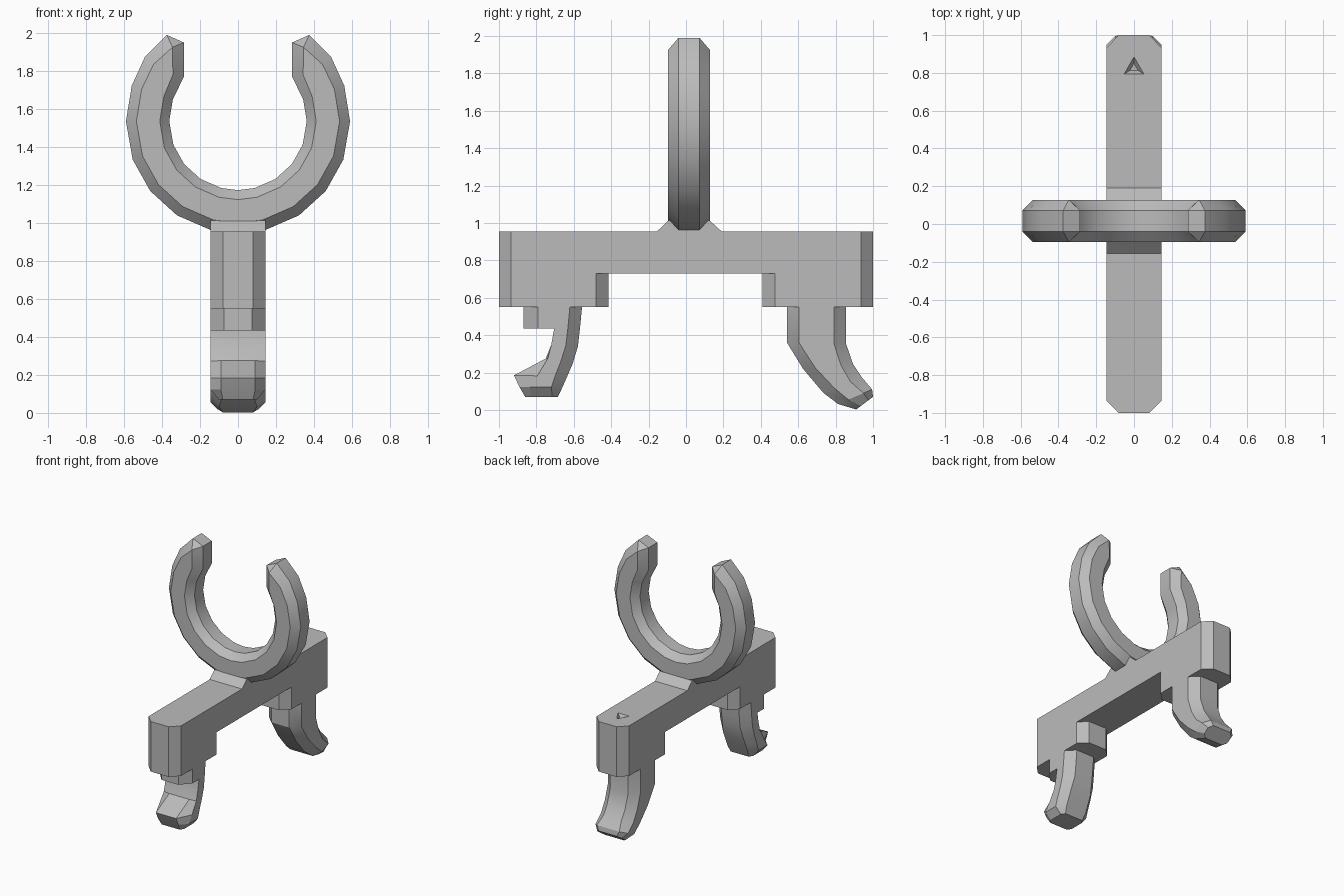
import bpy, bmesh, math
from mathutils import Vector

cube = bpy.data.objects.get("Cube")
if cube:
    bpy.data.objects.remove(cube)

grey = bpy.data.materials.new("light grey plastic")
grey.use_nodes = True
GREY = (0.5, 0.5, 0.5, 1)
grey.diffuse_color = GREY
grey.node_tree.nodes["Principled BSDF"].inputs["Base Color"].default_value = GREY

W = 0.145   # half width of the bar
C = 0.065   # usual chamfer


def loft(name, sections, smooth=None):
    """Skin a row of eight-sided sections and close both ends."""
    bm = bmesh.new()
    rows = [[bm.verts.new(p) for p in s] for s in sections]
    for a, b in zip(rows, rows[1:]):
        for i in range(8):
            j = (i + 1) % 8
            bm.faces.new((a[i], a[j], b[j], b[i]))
    for r in (rows[0], rows[-1]):
        for ids in ((0, 3, 4, 7), (0, 1, 2, 3), (4, 5, 6, 7)):
            bm.faces.new([r[i] for i in ids])
    bmesh.ops.remove_doubles(bm, verts=bm.verts, dist=0.0005)
    bmesh.ops.recalc_face_normals(bm, faces=bm.faces)
    mesh = bpy.data.meshes.new(name)
    bm.to_mesh(mesh)
    bm.free()
    mesh.materials.append(grey)
    ob = bpy.data.objects.new(name, mesh)
    bpy.context.collection.objects.link(ob)
    if smooth:
        bpy.ops.object.select_all(action='DESELECT')
        ob.select_set(True)
        bpy.context.view_layer.objects.active = ob
        bpy.ops.object.shade_smooth_by_angle(angle=math.radians(smooth))
    return ob


def section(front, back, cf=C, cb=C, w=W, c=C):
    """Chamfered rectangle between a front and a back point, each (y, z)."""
    f, b = Vector((0, *front)), Vector((0, *back))
    d = (b - f).normalized()
    half = [(w - c, f), (w, f + d * cf), (w, b - d * cb), (w - c, b)]
    right = [Vector((x, p.y, p.z)) for x, p in half]
    return right + [Vector((-p.x, p.y, p.z)) for p in reversed(right)]


def block(name, y0, y1, z0, z1, **kw):
    return loft(name, [section((y0, z), (y1, z), **kw) for z in (z0, z1)])


# Bar and its two feet
bar = block("bar", -1, 1, 0.73, 0.955)
block("front_foot", -1, -0.415, 0.55, 0.73)
block("back_foot", 0.41, 1, 0.55, 0.73)

# Triangular arrow recess on the bar
bpy.ops.mesh.primitive_cone_add(vertices=3, radius1=0.025, radius2=0.1, depth=0.06,
                                location=(0, 0.825, 0.957))
cutter = bpy.context.object
cutter.name = "arrow_cutter"
cutter.data.materials.append(grey)
cutter.hide_render = True
cutter.hide_set(True)
cutter.display_type = 'WIRE'
cut = bar.modifiers.new("arrow_recess", 'BOOLEAN')
cut.operation = 'DIFFERENCE'
cut.object = cutter

# Sloped base under the ring
block("ring_base", -0.155, 0.19, 0.95, 0.955, cf=0, cb=0, c=0)
loft("ring_fillet", [section((-0.155, 0.955), (0.19, 0.955), 0, 0, c=0),
                     section((-0.095, 1.012), (0.128, 1.012), 0, 0, c=0)])

# Open ring
CZ, CY, EDGE, MID = 1.535, 0.016, 0.112, 0.056


def ring_section(pts):
    """pts: outer, outer face, inner face, inner, each (x, z)."""
    depth = (MID, EDGE, EDGE, MID)
    back = [Vector((x, CY + d, z)) for (x, z), d in zip(pts, depth)]
    return back + [Vector((p.x, 2 * CY - p.y, p.z)) for p in reversed(back)]


def polar(r, deg):
    a = math.radians(deg)
    return (r * math.cos(a), CZ + r * math.sin(a))


half = [ring_section([polar(r, a) for r in (0.59, 0.535, 0.412, 0.362)])
        for a in (-90, -76, -57, -38.5, -20, 0, 18.5)]
half.append(ring_section([(0.49, 1.875), (0.445, 1.835), (0.343, 1.78), (0.285, 1.77)]))
half.append(ring_section([(0.375, 1.99), (0.345, 1.925), (0.345, 1.925), (0.285, 1.95)]))
other = [[Vector((-p.x, p.y, p.z)) for p in s] for s in reversed(half[1:])]
loft("open_ring", other + half, smooth=28)

# Front catch: stub and hook
block("front_stub", -0.87, -0.68, 0.435, 0.55, cf=0.08, cb=0, c=0.07)
loft("front_hook", [
    section((-0.71, 0.55), (-0.556, 0.55), cf=0),
    section((-0.705, 0.435), (-0.567, 0.435), cf=0),
    section((-0.72, 0.35), (-0.578, 0.34), cf=0),
    section((-0.75, 0.275), (-0.605, 0.25), cf=0.01, c=0.055),
    section((-0.92, 0.185), (-0.635, 0.18), cf=0.125, c=0.055),
    section((-0.89, 0.123), (-0.66, 0.123), cf=0.056, cb=0.06, c=0.055),
    section((-0.86, 0.07), (-0.685, 0.07), cf=0.03, cb=0.03, w=0.1, c=0.02),
], smooth=24)

# Back hook
loft("back_hook", [
    section((0.54, 0.55), (0.856, 0.55)),
    section((0.54, 0.36), (0.856, 0.353)),
    section((0.626, 0.22), (0.893, 0.246)),
    section((0.733, 0.093), (0.94, 0.175)),
    section((0.813, 0.032), (0.995, 0.11), cf=0.06, cb=0.05, c=0.045),
    section((0.91, 0.003), (1.0, 0.07), cf=0.03, cb=0.03, w=0.11, c=0.03),
], smooth=30)
